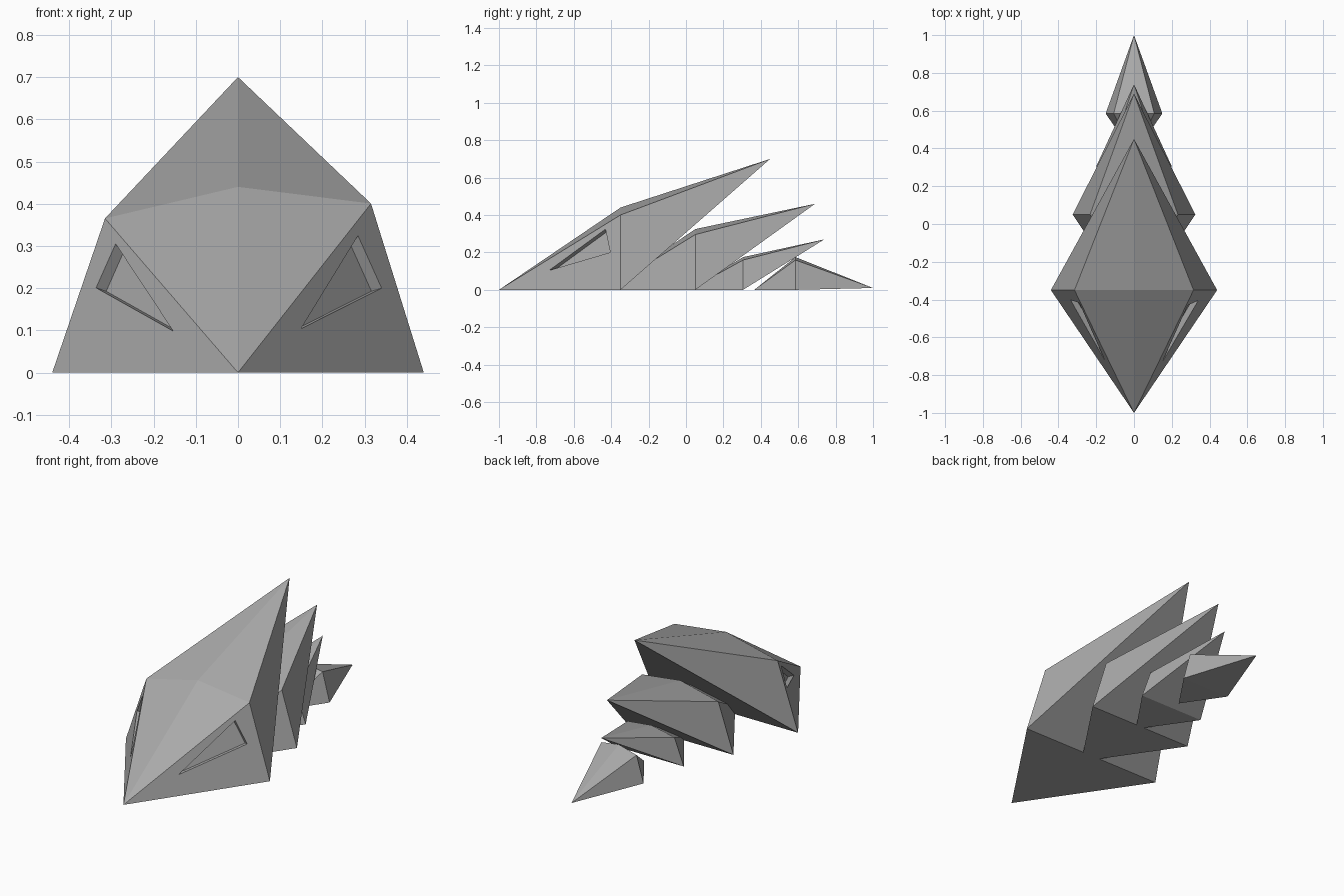
import bpy
import bmesh
from mathutils import Vector

cube = bpy.data.objects.get("Cube")
if cube:
    bpy.data.objects.remove(cube, do_unlink=True)

GREY = (0.4, 0.4, 0.4, 1)
grey = bpy.data.materials.new("stone grey")
grey.use_nodes = True
grey.diffuse_color = GREY
grey.node_tree.nodes["Principled BSDF"].inputs["Base Color"].default_value = GREY


def add_pocket(bm, nose, base, top, spots, depth):
    """Side panel with a sunken triangular eye; spots are fractions along its two edges."""
    corners = [nose, base, top]
    u = base.co - nose.co
    v = top.co - nose.co
    inward = u.cross(v).normalized() * depth
    if inward.x * base.co.x > 0:
        inward = -inward
    rim_points = [nose.co + u * a + v * b for a, b in spots]
    rim = [bm.verts.new(p) for p in rim_points]
    floor = [bm.verts.new(p + inward) for p in rim_points]
    for i in range(3):
        j = (i + 1) % 3
        bm.faces.new((corners[i], corners[j], rim[j], rim[i]))
        bm.faces.new((rim[i], rim[j], floor[j], floor[i]))
    bm.faces.new(floor)


def make_shell(name, y, width, length, height, tip, eyes=None):
    """Pointed shell: nose on the ground, raised shoulders, swept-back tip."""
    bm = bmesh.new()

    def vert(*co):
        return bm.verts.new(Vector(co))

    nose = vert(0, y - length, 0)
    crown = vert(0, y, height)
    point = vert(0, *tip)
    base = {s: vert(s * width, y, 0) for s in (-1, 1)}
    # The right shoulder sits a little lower than the left one
    top = {s: vert(s * width * 0.716, y, height * (0.91 if s > 0 else 0.83))
           for s in (-1, 1)}
    for s in (-1, 1):
        bm.faces.new((nose, top[s], crown))
        bm.faces.new((crown, top[s], point))
        bm.faces.new((top[s], base[s], point))
        if eyes:
            add_pocket(bm, nose, base[s], top[s], eyes[s], 0.03)
        else:
            bm.faces.new((nose, base[s], top[s]))
    bm.faces.new((nose, base[-1], base[1]))
    bm.faces.new((base[-1], base[1], point))
    bmesh.ops.recalc_face_normals(bm, faces=bm.faces)

    mesh = bpy.data.meshes.new(name)
    bm.to_mesh(mesh)
    bm.free()
    mesh.materials.append(grey)
    obj = bpy.data.objects.new(name, mesh)
    bpy.context.collection.objects.link(obj)
    return obj


# Head with a sunken eye on each side
eye_spots = {
    1: [(0.153, 0.26), (0.415, 0.5), (0.066, 0.81)],
    -1: [(0.156, 0.27), (0.37, 0.55), (0.061, 0.835)],
}
make_shell("head", -0.35, 0.44, 0.65, 0.44, (0.45, 0.70), eye_spots)

# Body segments shrinking to the rear, then the low tail
make_shell("front_body_segment", 0.05, 0.325, 0.48, 0.325, (0.69, 0.46))
make_shell("rear_body_segment", 0.305, 0.2, 0.29, 0.175, (0.74, 0.27))
make_shell("tail", 0.585, 0.15, 0.22, 0.175, (1.0, 0.01))
